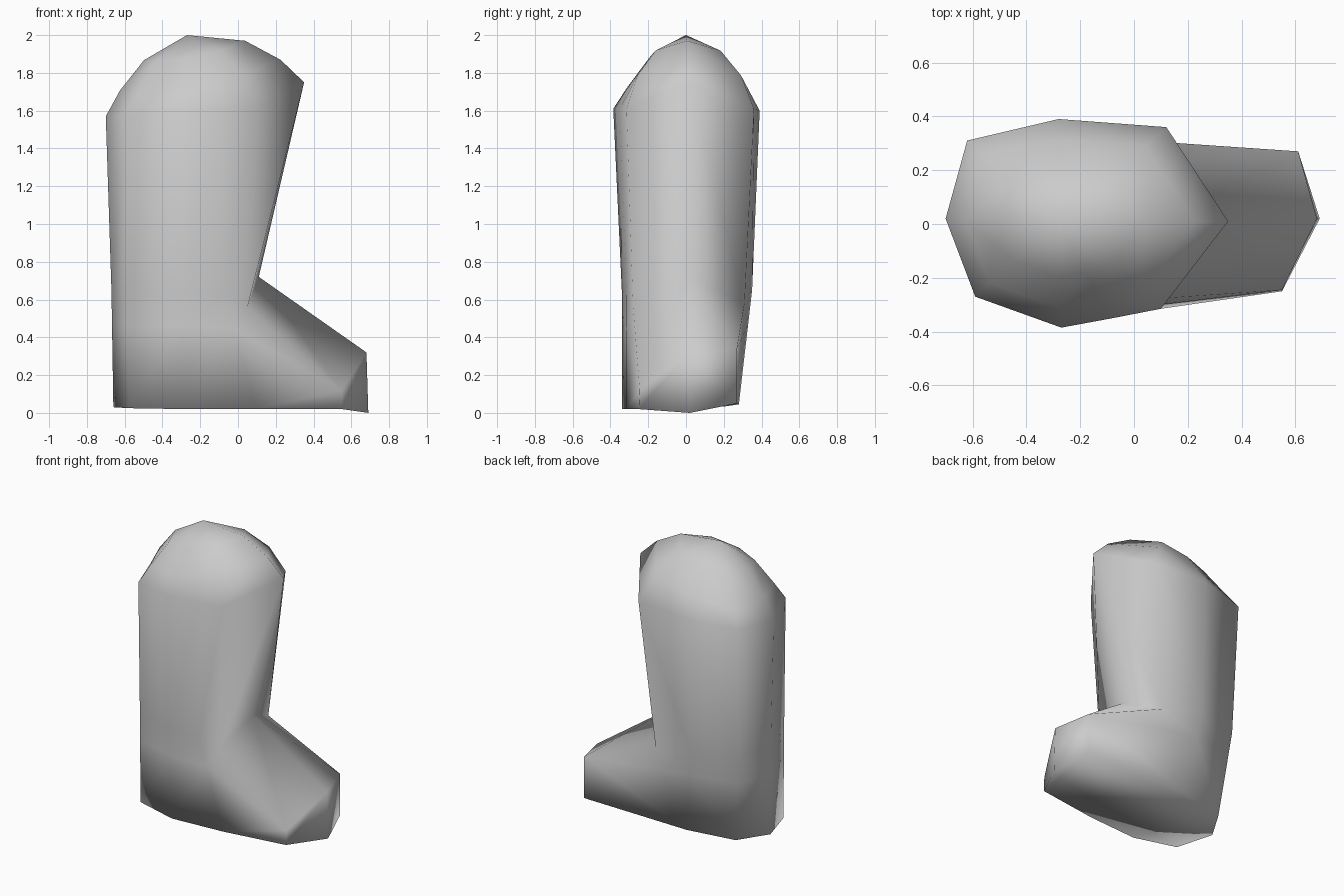
import bpy
import bmesh
from mathutils import Vector

default_cube = bpy.data.objects.get("Cube")
if default_cube:
    bpy.data.objects.remove(default_cube, do_unlink=True)


def make_material(name, colour):
    material = bpy.data.materials.new(name)
    material.use_nodes = True
    material.diffuse_color = colour
    material.node_tree.nodes["Principled BSDF"].inputs["Base Color"].default_value = colour
    return material


def section(outline, heights):
    """Lift a flat outline to the given height at each corner."""
    return [Vector((x, y, z)) for (x, y), z in zip(outline, heights)]


def dome_section(rim, centre_x, scale, height, tilt):
    """Shrink the rim towards the crown, rising to the front and falling to the sides."""
    middle = (rim[0].x + rim[TIP].x) / 2
    ring = []
    for corner in rim:
        x = (corner.x - middle) * scale
        y = corner.y * scale
        ring.append(Vector((centre_x + x, y, height + tilt * x - .17 * abs(y))))
    return ring


# Every section runs: back, back left, left, front left, tip,
# front right, mid right, right, back right
TIP = 4
sole = section(
    [(-.66, 0), (-.535, .21), (-.2, .28), (.61, .27), (.69, .02),
     (.55, -.25), (.1, -.315), (-.28, -.34), (-.58, -.26)],
    [.03, .035, .045, .05, 0, .02, .02, .02, .025])
ankle = section(
    [(-.67, .01), (-.6, .27), (-.28, .35), (.02, .31), (.11, .01),
     (.05, -.28), (-.08, -.315), (-.28, -.34), (-.585, -.26)],
    [.65, .65, .65, .58, .72, .56, .63, .65, .65])
rim = section(
    [(-.7, .02), (-.62, .31), (-.28, .39), (.12, .36), (.35, .01),
     (.1, -.315), (-.08, -.35), (-.27, -.385), (-.59, -.27)],
    [1.57, 1.58, 1.6, 1.61, 1.75, 1.61, 1.61, 1.61, 1.58])

# Foot section: up the heel, with the toe corners on the foot's top edge
foot = [low.lerp(high, .7) for low, high in zip(sole, ankle)]
foot[TIP - 1] = Vector((.61, .27, .34))
foot[TIP] = Vector((.68, .02, .32))
foot[TIP + 1] = Vector((.55, -.245, .12))

# Rounded crown above the shaft
shoulder = dome_section(rim, -.2, .81, 1.79, .19)
crown = dome_section(rim, -.23, .51, 1.92, .19)

# Loft the sections into one closed skin, its diagonals mirrored about the tip
bm = bmesh.new()
rings = [[bm.verts.new(co) for co in ring]
         for ring in (sole, foot, ankle, rim, shoulder, crown)]
count = len(sole)
for lower, upper in zip(rings, rings[1:]):
    for i in range(count):
        j = (i + 1) % count
        if i < TIP:
            bm.faces.new((lower[i], lower[j], upper[j]))
            bm.faces.new((lower[i], upper[j], upper[i]))
        else:
            bm.faces.new((lower[i], lower[j], upper[i]))
            bm.faces.new((lower[j], upper[j], upper[i]))
bm.faces.new(rings[0])
peak = bm.verts.new((-.27, 0, 2))
for i in range(count):
    bm.faces.new((rings[-1][i], rings[-1][(i + 1) % count], peak))
bmesh.ops.recalc_face_normals(bm, faces=bm.faces)

# Soft shading all over
for face in bm.faces:
    face.smooth = True

mesh = bpy.data.meshes.new("boot")
bm.to_mesh(mesh)
bm.free()
boot = bpy.data.objects.new("boot", mesh)
bpy.context.collection.objects.link(boot)
mesh.materials.append(make_material("light grey", (.6, .6, .6, 1)))
